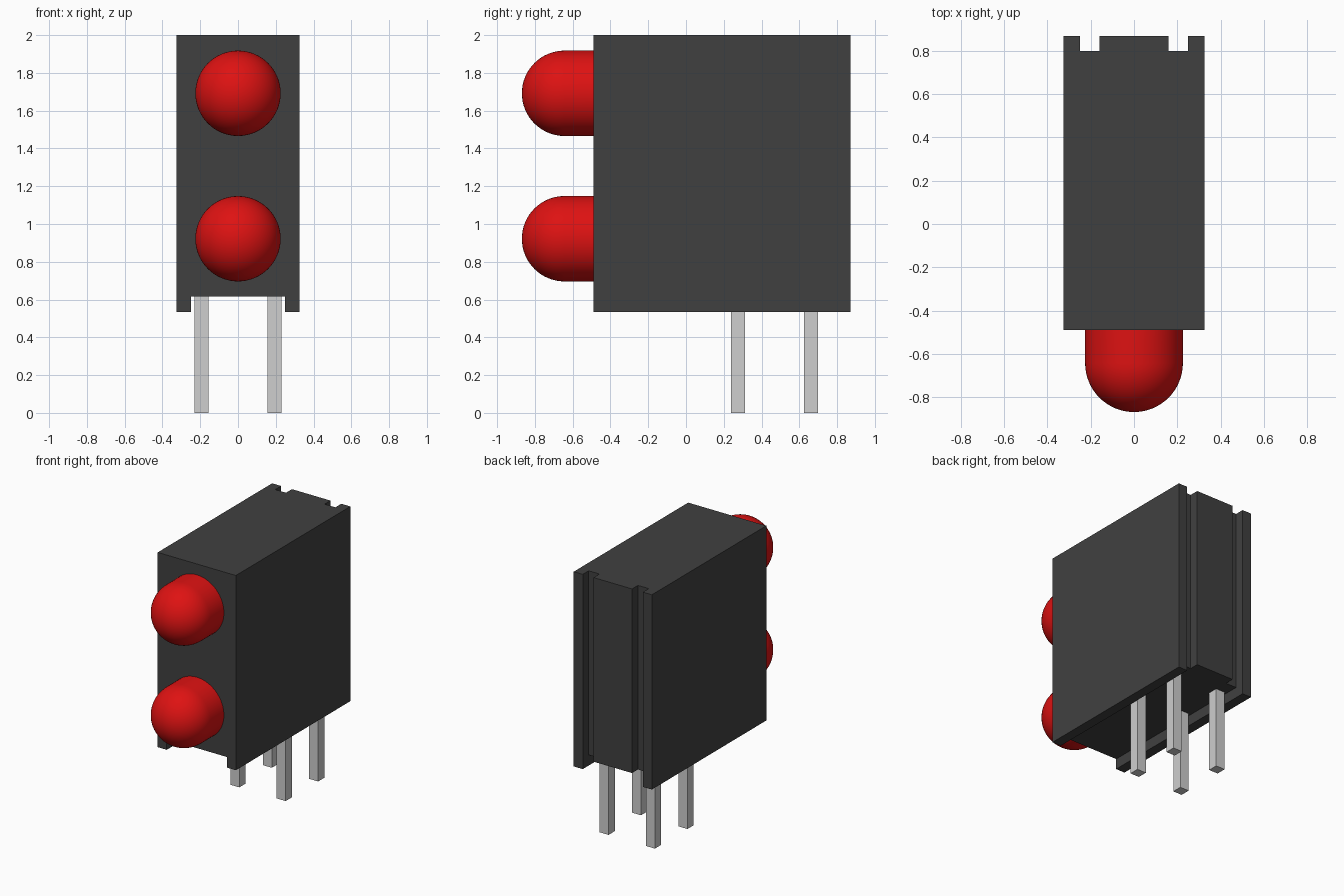
import bpy, bmesh, math
from mathutils import Matrix, Vector

cube = bpy.data.objects.get("Cube")
if cube:
    bpy.data.objects.remove(cube, do_unlink=True)


def material(name, rgb):
    m = bpy.data.materials.new(name)
    m.use_nodes = True
    m.diffuse_color = (*rgb, 1)
    m.node_tree.nodes["Principled BSDF"].inputs["Base Color"].default_value = (*rgb, 1)
    return m


black = material("black_plastic", (0.051, 0.051, 0.051))
red = material("red_lens", (0.73, 0.006, 0.006))
metal = material("pin_metal", (0.62, 0.62, 0.62))


def finish(name, bm, mat):
    bmesh.ops.recalc_face_normals(bm, faces=bm.faces[:])
    me = bpy.data.meshes.new(name)
    bm.to_mesh(me)
    bm.free()
    me.materials.append(mat)
    ob = bpy.data.objects.new(name, me)
    bpy.context.collection.objects.link(ob)
    return ob


def extrude(bm, faces, dz):
    res = bmesh.ops.extrude_face_region(bm, geom=faces)
    verts = [g for g in res["geom"] if isinstance(g, bmesh.types.BMVert)]
    bmesh.ops.translate(bm, verts=verts, vec=(0, 0, dz))


# Housing: plan of core and two side walls, with grooves in the back
FRONT, BACK, GROOVE = -0.49, 0.87, 0.80
UNDERSIDE, TOP, WALL_FOOT = 0.615, 2.0, 0.535
core = [(-.25, FRONT), (.25, FRONT), (.25, GROOVE), (.16, GROOVE),
        (.16, BACK), (-.16, BACK), (-.16, GROOVE), (-.25, GROOVE)]
wall = [(.25, FRONT), (.325, FRONT), (.325, BACK), (.25, BACK), (.25, GROOVE)]
mirrored = [(-x, y) for x, y in reversed(wall)]

bm = bmesh.new()
for outline in (core, wall, mirrored):
    bm.faces.new([bm.verts.new((x, y, UNDERSIDE)) for x, y in outline])
bmesh.ops.remove_doubles(bm, verts=bm.verts[:], dist=1e-5)
extrude(bm, bm.faces[:], TOP - UNDERSIDE)
# Side walls reach lower than the core
feet = [f for f in bm.faces
        if all(abs(v.co.z - UNDERSIDE) < 1e-4 and abs(v.co.x) > .24 for v in f.verts)
        and abs(f.calc_center_median().x) > .25]
extrude(bm, feet, WALL_FOOT - UNDERSIDE)
bmesh.ops.recalc_face_normals(bm, faces=bm.faces[:])
bmesh.ops.dissolve_limit(bm, angle_limit=0.01, verts=bm.verts[:], edges=bm.edges[:])
finish("housing", bm, black)

# Lenses: cylinder with a domed end, turned about the y axis
R, DOME_Y, TIP_Y = 0.226, -0.643, -0.869
profile = [(0, -0.46), (R, -0.46)]
profile += [(R * math.cos(a), DOME_Y - R * math.sin(a))
            for a in (math.pi / 2 * i / 16 for i in range(17))]
for name, z in (("upper_lens", 1.692), ("lower_lens", 0.922)):
    bm = bmesh.new()
    vs = [bm.verts.new((x, y, 0)) for x, y in profile]
    es = [bm.edges.new(p) for p in zip(vs, vs[1:])]
    bmesh.ops.spin(bm, geom=vs + es, cent=(0, 0, 0), axis=(0, 1, 0),
                   angle=2 * math.pi, steps=64, use_merge=False)
    bmesh.ops.remove_doubles(bm, verts=bm.verts[:], dist=1e-4)
    lens = finish(name, bm, red)
    lens.location.z = z
    bpy.ops.object.select_all(action='DESELECT')
    lens.select_set(True)
    bpy.context.view_layer.objects.active = lens
    bpy.ops.object.shade_smooth_by_angle(angle=math.radians(40))

# Four square pins, ending just inside the housing
PIN, PIN_TOP = 0.075, 0.65
for side, x in (("right", -0.193), ("left", 0.193)):
    for place, y in (("front", 0.275), ("back", 0.661)):
        bm = bmesh.new()
        bmesh.ops.create_cube(bm, size=1, matrix=Matrix.LocRotScale(
            Vector((x, y, PIN_TOP / 2)), None, Vector((PIN, PIN, PIN_TOP))))
        finish(f"{place}_{side}_pin", bm, metal)
